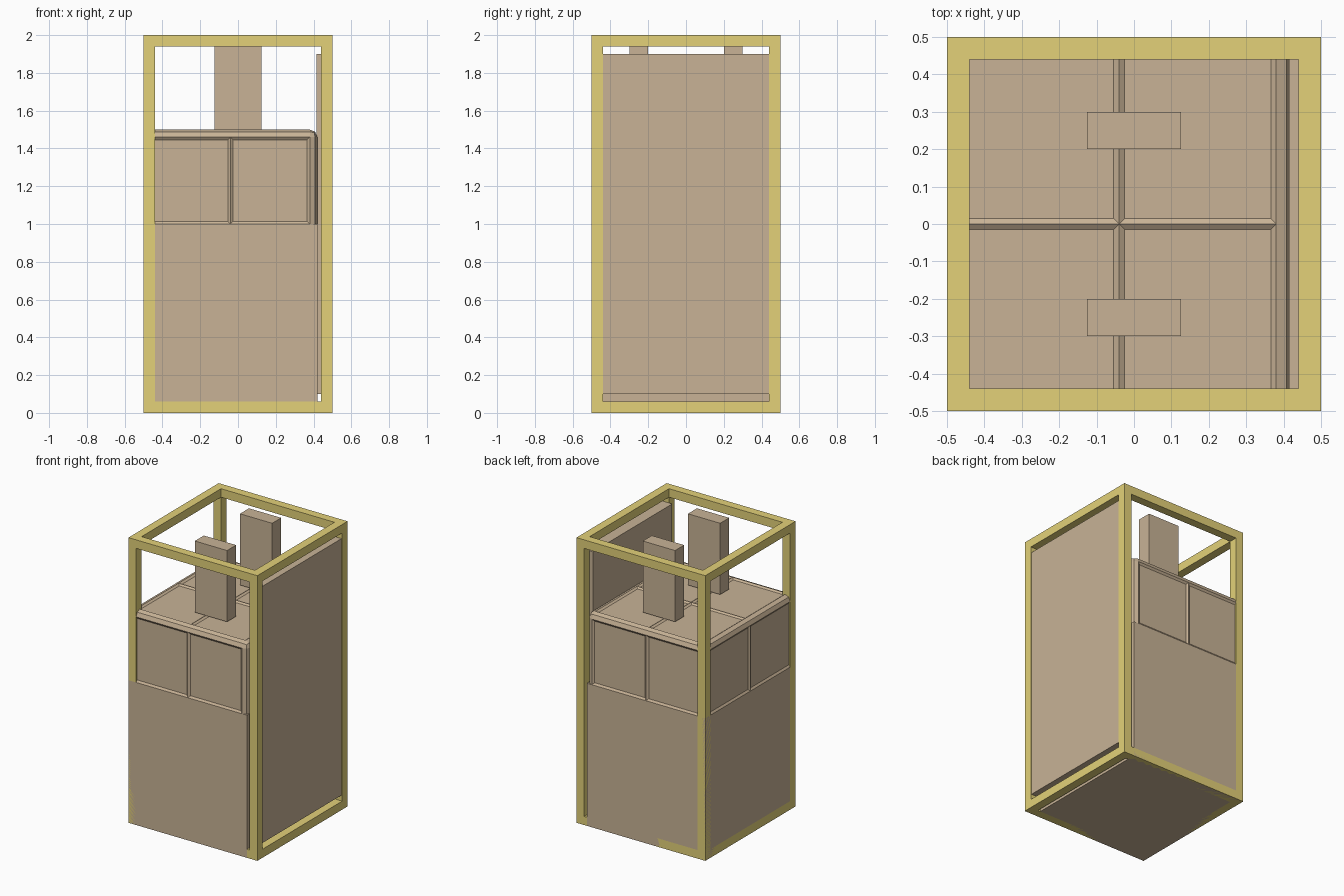
import bpy, bmesh
from mathutils import Vector

if "Cube" in bpy.data.objects:
    bpy.data.objects.remove(bpy.data.objects["Cube"])


def material(name, rgb):
    m = bpy.data.materials.new(name)
    m.diffuse_color = (*rgb, 1)
    m.use_nodes = True
    m.node_tree.nodes["Principled BSDF"].inputs["Base Color"].default_value = m.diffuse_color
    return m


YELLOW = material("frame yellow", (0.77, 0.64, 0.19))
TAN = material("tan", (0.58, 0.45, 0.305))


def add_box(bm, lo, hi):
    """Axis-aligned box between two corners."""
    lo, hi = Vector(lo), Vector(hi)
    verts = bmesh.ops.create_cube(bm, size=1)["verts"]
    for v in verts:
        v.co = Vector(((lo[i] + hi[i]) / 2 + v.co[i] * (hi[i] - lo[i])) for i in range(3))


def finish(name, bm, mat):
    mesh = bpy.data.meshes.new(name)
    bm.to_mesh(mesh)
    bm.free()
    mesh.materials.append(mat)
    obj = bpy.data.objects.new(name, mesh)
    bpy.context.collection.objects.link(obj)
    return obj


def box(name, lo, hi, mat):
    bm = bmesh.new()
    add_box(bm, lo, hi)
    return finish(name, bm, mat)


# Open frame: four posts and eight rails
T = 0.06
I = 0.5 - T
bm = bmesh.new()
for sx in (-1, 1):
    x0, x1 = sorted((sx * I, sx * 0.5))
    for sy in (-1, 1):
        y0, y1 = sorted((sy * I, sy * 0.5))
        add_box(bm, (x0, y0, 0), (x1, y1, 2))
for z in (0, 2 - T):
    for s in (-1, 1):
        a, b = sorted((s * I, s * 0.5))
        add_box(bm, (-I, a, z), (I, b, z + T))
        add_box(bm, (a, -I, z), (b, I, z + T))
finish("frame", bm, YELLOW)

# Solid lower body and thick right side panel, nearly flush with the frame
box("lower_body", (-0.5, -0.5, 0), (0.42, 0.5, 1), TAN)
box("side_panel", (0.415, -0.44, 0.1), (0.495, 0.44, 1.9), TAN)

# Upper block: rounded edges, split into shallow recessed tiles with ridges between
bm = bmesh.new()
add_box(bm, (-0.5, -0.5, 0.5), (0.42, 0.5, 1.5))
bmesh.ops.bevel(bm, geom=bm.edges[:], offset=0.04, segments=2, profile=0.5,
                affect='EDGES')
for co, no in (((-0.04, 0, 0), (1, 0, 0)), ((0, 0, 0), (0, 1, 0)), ((0, 0, 1), (0, 0, 1))):
    bmesh.ops.bisect_plane(bm, geom=bm.verts[:] + bm.edges[:] + bm.faces[:],
                           plane_co=co, plane_no=no)
bm.normal_update()
tiles = [f for f in bm.faces if f.calc_area() > 0.05]
bmesh.ops.inset_individual(bm, faces=tiles, thickness=0.02, depth=0)
for f in tiles:
    sink = f.normal * -0.01
    for v in f.verts:
        v.co += sink
finish("tiled_block", bm, TAN)

# Two upright blocks resting on the ridges
for name, y in (("front_upright", -0.25), ("back_upright", 0.25)):
    box(name, (-0.125, y - 0.05, 1.5), (0.125, y + 0.05, 2), TAN)
